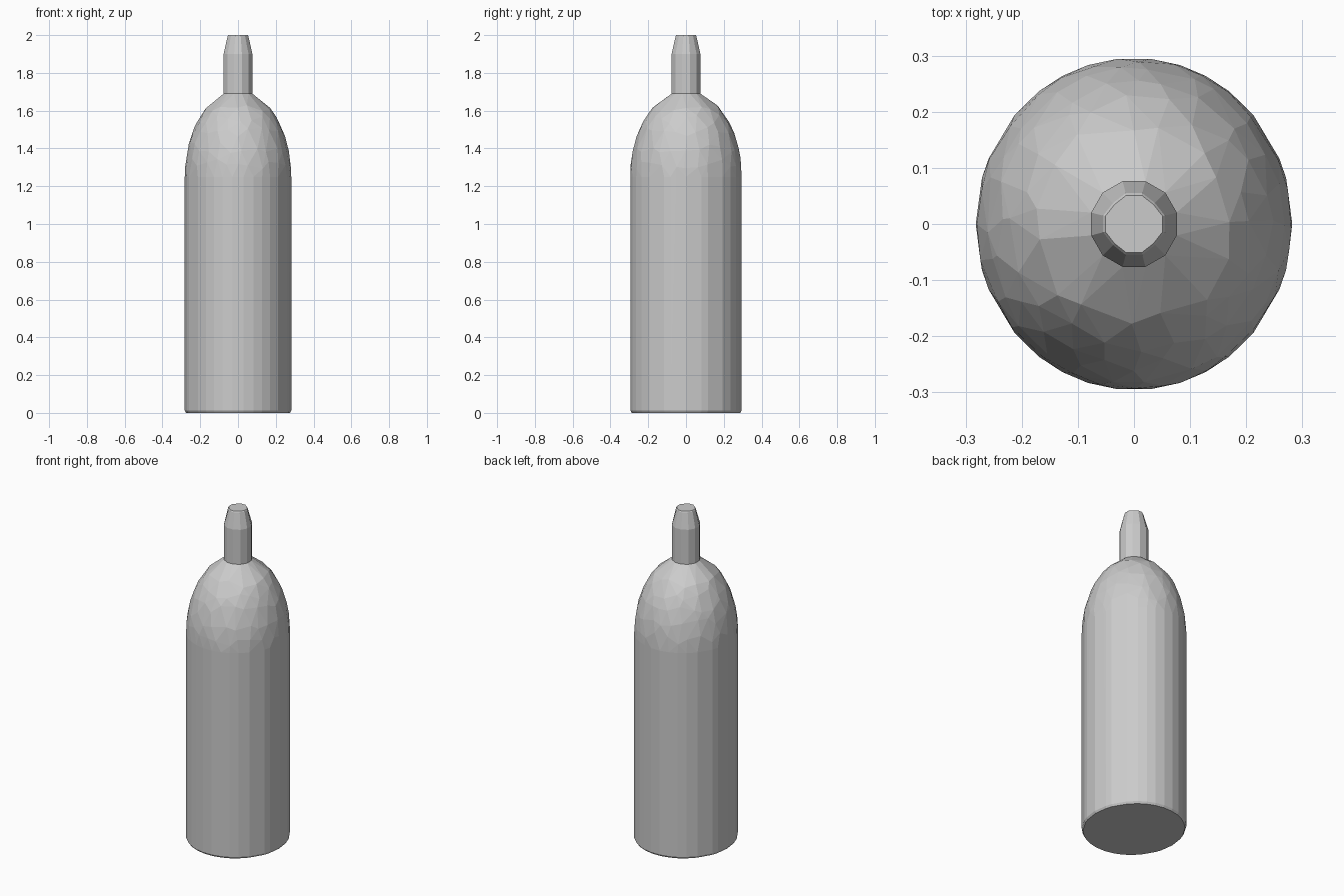
import bpy
import bmesh
import random
from math import sin, cos, radians, pi

random.seed(4)
if "Cube" in bpy.data.objects:
    bpy.data.objects.remove(bpy.data.objects["Cube"])

RX, RY = 0.282, 0.296          # slightly oval body
DOME_Z, DOME_H = 1.25, 0.457   # dome centre and height

grey = bpy.data.materials.new("plain grey")
grey.use_nodes = True
colour = (0.6, 0.6, 0.6, 1)
grey.diffuse_color = colour
grey.node_tree.nodes["Principled BSDF"].inputs["Base Color"].default_value = colour


def finish(bm, name):
    bmesh.ops.recalc_face_normals(bm, faces=bm.faces)
    mesh = bpy.data.meshes.new(name)
    bm.to_mesh(mesh)
    bm.free()
    mesh.materials.append(grey)
    obj = bpy.data.objects.new(name, mesh)
    bpy.context.collection.objects.link(obj)
    return obj


# Body: uneven facets, one quadrant mirrored around the oval
quadrant = [0, 16, 23, 41, 53, 63, 73, 84]
outline = sorted({a % 360 for q in quadrant for a in (q, 180 - q, 180 + q, -q)})
bm = bmesh.new()
for z, scale in ((0, 0.975), (0.012, 1), (DOME_Z, 1)):
    for a in outline:
        bm.verts.new((RX * scale * cos(radians(a)), RY * scale * sin(radians(a)), z))

# Shoulder: loosely scattered rings on a half ellipsoid
for tilt, count in ((9, 28), (20, 26), (31, 24), (42, 20), (53, 15)):
    for i in range(count):
        a = 2 * pi * (i + random.uniform(-0.25, 0.25)) / count
        t = radians(tilt + random.uniform(-4, 4))
        bm.verts.new((RX * cos(t) * cos(a), RY * cos(t) * sin(a), DOME_Z + DOME_H * sin(t)))

# Rim where the shoulder meets the neck
for i in range(12):
    a = radians(15 + 30 * i)
    bm.verts.new((0.079 * cos(a), 0.079 * sin(a), 1.69))

hull = bmesh.ops.convex_hull(bm, input=bm.verts)
loose = [v for v in bm.verts if not v.link_faces]
bmesh.ops.delete(bm, geom=loose, context='VERTS')
bmesh.ops.dissolve_limit(bm, angle_limit=radians(1), verts=bm.verts, edges=bm.edges)
finish(bm, "bottle_body")

# Neck: twelve sides, tapering to a tip with clipped corners
bm = bmesh.new()
rings = []
for z, side, corner in ((1.68, 0.079, 0.079), (1.9, 0.079, 0.079),
                        (1.994, 0.057, 0.053), (2.0, 0.053, 0.049)):
    ring = []
    for i in range(12):
        a = radians(15 + 30 * i)
        r = corner if i % 3 == 1 else side
        ring.append(bm.verts.new((r * cos(a), r * sin(a), z)))
    rings.append(ring)
for low, high in zip(rings, rings[1:]):
    for i in range(12):
        j = (i + 1) % 12
        bm.faces.new((low[i], low[j], high[j], high[i]))
bm.faces.new(rings[0][::-1])
bm.faces.new(rings[-1])
finish(bm, "bottle_neck")
